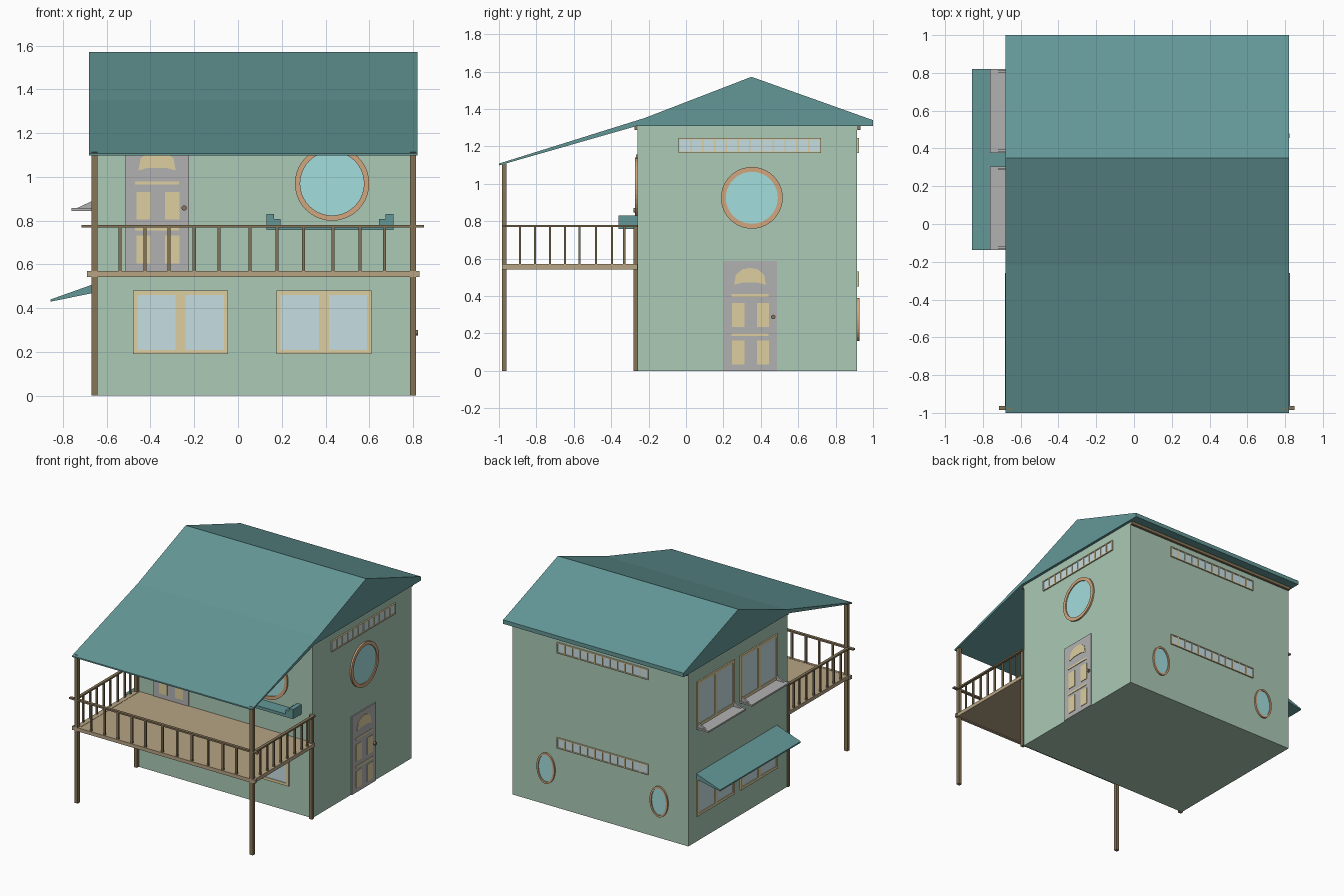
import bpy, bmesh, math
from mathutils import Vector

if "Cube" in bpy.data.objects:
    bpy.data.objects.remove(bpy.data.objects["Cube"])


def material(name, hexcol):
    m = bpy.data.materials.new(name)
    lin = [(int(hexcol[i:i + 2], 16) / 255) ** 2.2 for i in (0, 2, 4)]
    m.diffuse_color = (*lin, 1)
    m.use_nodes = True
    m.node_tree.nodes["Principled BSDF"].inputs["Base Color"].default_value = m.diffuse_color
    return m


WALL = material("wall_green", "A9C8B4")
ROOF = material("roof_teal", "649696")
WOOD = material("dark_wood", "857458")
DECK = material("deck_tan", "B5A283")
CREAM = material("cream", "DCCD9E")
GLASS = material("pale_glass", "C5DCE0")
BLUE = material("blue_glass", "A2DCDC")
RING = material("orange_trim", "D0A57C")
DOOR = material("door_grey", "B0B0B0")


def finish(name, bm, mat):
    bmesh.ops.recalc_face_normals(bm, faces=bm.faces[:])
    me = bpy.data.meshes.new(name)
    bm.to_mesh(me)
    bm.free()
    ob = bpy.data.objects.new(name, me)
    bpy.context.collection.objects.link(ob)
    if mat:
        me.materials.append(mat)
    return ob


def prism(name, pts, offset, mat):
    """Extrude a planar 3D polygon along an offset vector."""
    bm = bmesh.new()
    a = [bm.verts.new(p) for p in pts]
    b = [bm.verts.new(Vector(p) + Vector(offset)) for p in pts]
    bm.faces.new(a)
    bm.faces.new(b[::-1])
    for i in range(len(a)):
        j = (i + 1) % len(a)
        bm.faces.new((a[i], a[j], b[j], b[i]))
    return finish(name, bm, mat)


def box(name, x0, x1, y0, y1, z0, z1, mat):
    return prism(name, [(x0, y0, z0), (x1, y0, z0), (x1, y1, z0), (x0, y1, z0)],
                 (0, 0, z1 - z0), mat)


X0, X1, Y0, Y1, TOP = -0.66, 0.80, -0.26, 0.915, 1.31


# Wall coordinates: u along the wall, v up, d outward
def on_wall(wall, u, v, d=0.0):
    return {"front": (u, Y0 - d, v), "back": (u, Y1 + d, v),
            "right": (X1 + d, u, v), "left": (X0 - d, u, v)}[wall]


def plate(name, wall, pts, depth, mat, base=0.0):
    p = [on_wall(wall, u, v, base) for u, v in pts]
    off = Vector(on_wall(wall, 0, 0, depth)) - Vector(on_wall(wall, 0, 0, base))
    return prism(name, p, off, mat)


def rect(name, wall, u0, u1, v0, v1, depth, mat, base=0.0):
    return plate(name, wall, [(u0, v0), (u1, v0), (u1, v1), (u0, v1)], depth, mat, base)


def ellipse(cu, cv, ru, rv, n=40):
    return [(cu + ru * math.cos(math.tau * i / n), cv + rv * math.sin(math.tau * i / n))
            for i in range(n)]


def window(wall, u0, u1, v0, v1, panes=2, edge=0.02, mull=0.03):
    rect("window_glass", wall, u0 + edge / 2, u1 - edge / 2, v0 + edge / 2, v1 - edge / 2, 0.005, GLASS)
    for a, b in ((v0, v0 + edge), (v1 - edge, v1)):
        rect("window_rail", wall, u0, u1, a, b, 0.01, CREAM)
    for i in range(panes + 1):
        c = u0 + edge / 2 + (u1 - u0 - edge) * i / panes
        w = edge if i in (0, panes) else mull
        rect("window_stile", wall, c - w / 2, c + w / 2, v0 + edge, v1 - edge, 0.01, CREAM)


def round_window(wall, cu, cv, ru, rv, t):
    plate("round_glass", wall, ellipse(cu, cv, ru - t / 2, rv - t / 2), 0.005, BLUE)
    bm = bmesh.new()
    loops = []
    for s, d in ((0, 0), (0, 0.012), (t, 0.012), (t, 0)):
        loops.append([bm.verts.new(on_wall(wall, u, v, d))
                      for u, v in ellipse(cu, cv, ru - s, rv - s)])
    for k in range(4):
        p, q = loops[k], loops[(k + 1) % 4]
        for i in range(len(p)):
            j = (i + 1) % len(p)
            bm.faces.new((p[i], p[j], q[j], q[i]))
    finish("round_frame", bm, RING)


def door(wall, c, z):
    rect("door", wall, c - 0.145, c + 0.145, z, z + 0.587, 0.008, DOOR)
    fan = [(-0.085, 0.46), (-0.075, 0.515), (-0.04, 0.543), (0, 0.55), (0.04, 0.543),
           (0.075, 0.515), (0.085, 0.46), (0.04, 0.472), (-0.04, 0.472)]
    plate("door_fanlight", wall, [(c + u, z + v) for u, v in fan], 0.012, CREAM, 0.004)
    for v in (0.185, 0.395):
        rect("door_bar", wall, c - 0.1, c + 0.1, z + v, z + v + 0.015, 0.012, CREAM, 0.004)
    for v in (0.035, 0.235):
        for u in (-0.095, 0.037):
            rect("door_panel", wall, c + u, c + u + 0.065, z + v, z + v + 0.127, 0.012, CREAM, 0.004)
    plate("door_knob", wall, ellipse(c + 0.124, z + 0.288, 0.012, 0.012, 16), 0.022, WOOD, 0.004)


# House body
box("house_walls", X0, X1, Y0, Y1, 0, TOP, WALL)

# Roof with long porch slope
roof = [(-1, 1.098), (-1, 1.108), (-0.22, 1.352), (0.35, 1.572), (1, 1.34), (1, TOP), (-0.26, TOP)]
prism("roof", [(-0.68, y, z) for y, z in roof], (1.5, 0, 0), ROOF)
for y in (Y0 - 0.015, Y1):
    box("eave_beam", X0, X1, y, y + 0.018, 1.288, TOP, WOOD)

# Deck, edge beams and posts
box("deck_floor", -0.67, 0.815, -0.975, Y0, 0.548, 0.568, DECK)
box("deck_front_beam", -0.69, 0.83, -0.985, -0.965, 0.543, 0.57, DECK)
for x in (-0.656, 0.80):
    box("deck_side_beam", x - 0.018, x + 0.022, -0.985, Y0, 0.543, 0.57, DECK)
    box("front_post", x - 0.013, x + 0.013, -0.985, -0.96, 0, 1.115, WOOD)
    box("wall_post", x - 0.013, x + 0.013, -0.282, -0.256, 0, 0.78, WOOD)
    box("side_rail", x + 0.004, x + 0.026, -0.985, Y0, 0.768, 0.78, WOOD) if x > 0 else \
        box("side_rail", x - 0.026, x - 0.004, -0.985, Y0, 0.768, 0.78, WOOD)
    s = 0.008 if x > 0 else -0.008
    for y in (-0.888, -0.807, -0.727, -0.647, -0.57, -0.481, -0.396, -0.33):
        box("side_baluster", x + s - 0.006, x + s + 0.006, y - 0.006, y + 0.006, 0.565, 0.77, WOOD)
box("front_rail", -0.715, 0.85, -0.985, -0.963, 0.768, 0.78, WOOD)
for x in (-0.539, -0.425, -0.315, -0.2, -0.087, 0.055, 0.178, 0.30, 0.434, 0.557, 0.67):
    box("front_baluster", x - 0.007, x + 0.007, -0.98, -0.968, 0.565, 0.77, WOOD)

# Front wall
window("front", -0.48, -0.045, 0.19, 0.48, mull=0.045)
window("front", 0.175, 0.61, 0.19, 0.48, mull=0.045)
door("front", -0.37, 0.57)
round_window("front", 0.43, 0.97, 0.17, 0.17, 0.024)

# Balcony bench with stepped ends
bench = [(0.13, 0.758), (0.71, 0.758), (0.71, 0.83), (0.675, 0.83), (0.675, 0.808), (0.645, 0.808),
         (0.645, 0.78), (0.195, 0.78), (0.195, 0.808), (0.165, 0.808), (0.165, 0.83), (0.13, 0.83)]
plate("bench", "front", bench, 0.10, ROOF)

# Right wall
door("right", 0.342, 0)
round_window("right", 0.352, 0.925, 0.165, 0.165, 0.026)
window("right", -0.04, 0.722, 1.165, 1.245, 12, 0.008, 0.008)

# Back wall
for v in (0.45, 1.165):
    window("back", -0.33, 0.43, v, v + 0.08, 12, 0.008, 0.008)
for u in (-0.42, 0.52):
    round_window("back", u, 0.275, 0.075, 0.115, 0.014)

# Left wall: windows, sills with brackets
for a, b in ((-0.138, 0.305), (0.375, 0.82)):
    window("left", a, b, 0.19, 0.48)
    window("left", a, b, 0.86, 1.2)
    box("window_sill", -0.762, X0, a, b, 0.845, 0.857, DOOR)
    for y in (a + 0.008, b - 0.02):
        prism("sill_bracket", [(-0.74, y, 0.856), (X0, y, 0.856), (X0, y, 0.893)], (0, 0.012, 0), DOOR)

# Awning over the lower windows
prism("awning", [(-0.857, -0.138, 0.43), (-0.857, -0.138, 0.44), (X0, -0.138, 0.51), (X0, -0.138, 0.47)],
      (0, 0.958, 0), ROOF)
